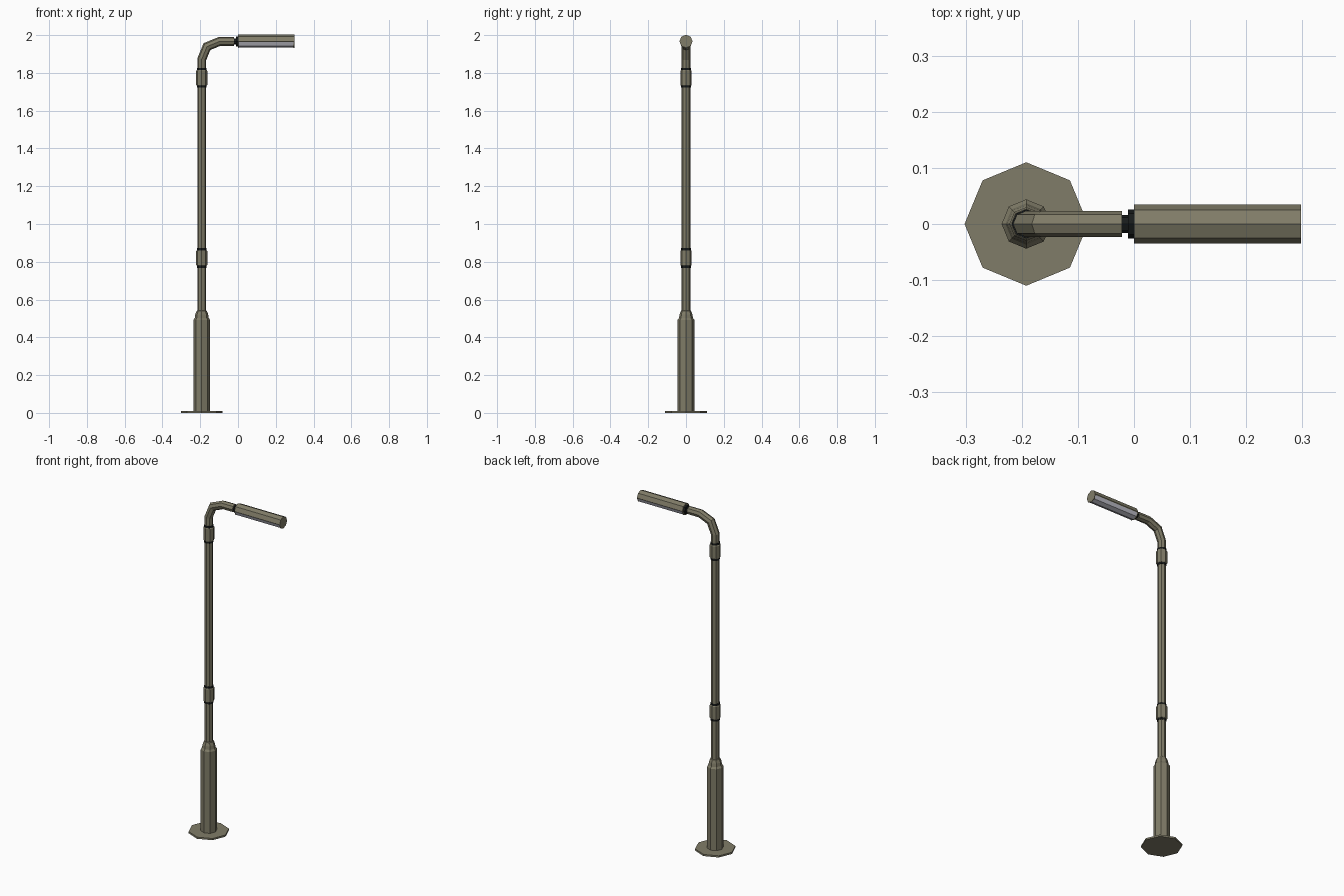
import bpy, bmesh, math

if "Cube" in bpy.data.objects:
    bpy.data.objects.remove(bpy.data.objects["Cube"])

PX = -0.192      # pole axis
LZ = 1.967       # lamp axis height
N = 8            # sides of every round part


def material(name, rgb):
    m = bpy.data.materials.new(name)
    m.diffuse_color = (*rgb, 1)
    m.use_nodes = True
    m.node_tree.nodes["Principled BSDF"].inputs["Base Color"].default_value = m.diffuse_color
    return m


OLIVE = material("olive_grey_metal", (0.216, 0.202, 0.138))
BLACK = material("black_rubber", (0.009, 0.011, 0.011))
LENS = material("pale_lens", (0.52, 0.52, 0.58))


def loft(name, stations, mats, edit=None):
    """Octagonal rings at (x, z, tilt, in-plane radius, y radius), capped."""
    bm = bmesh.new()
    rings = []
    for x, z, t, ru, rv in stations:
        ring = []
        for i in range(N):
            a = 2 * math.pi * i / N
            u, v = ru * math.cos(a), rv * math.sin(a)
            ring.append(bm.verts.new((x + u * math.cos(t), v, z - u * math.sin(t))))
        rings.append(ring)
    for a, b in zip(rings, rings[1:]):
        for i in range(N):
            j = (i + 1) % N
            bm.faces.new((a[i], a[j], b[j], b[i]))
    bm.faces.new(rings[0])
    bm.faces.new(rings[-1])
    bmesh.ops.recalc_face_normals(bm, faces=bm.faces)
    if edit:
        edit(bm)
    me = bpy.data.meshes.new(name)
    bm.to_mesh(me)
    bm.free()
    for m in mats:
        me.materials.append(m)
    ob = bpy.data.objects.new(name, me)
    bpy.context.collection.objects.link(ob)
    return ob


def upright(name, profile, mat):
    return loft(name, [(PX, z, 0, r, r) for r, z in profile], [mat])


def along_x(name, profile, mats, edit=None):
    return loft(name, [(x, LZ, math.pi / 2, r, r) for r, x in profile], mats, edit)


# Foot plate, wide lower post with stepped shoulder, slim pole
upright("foot_plate", [(0.11, 0), (0.11, 0.01)], OLIVE)
upright("lower_post", [(0.044, 0.008), (0.044, 0.493), (0.037, 0.503),
                       (0.034, 0.522), (0.027, 0.54), (0.022, 0.543)], OLIVE)
upright("pole", [(0.0235, 0.53), (0.0235, 1.79)], OLIVE)

# Two collars, each with a black gasket showing at both ends
for label, z0, z1 in (("lower", 0.768, 0.872), ("upper", 1.722, 1.825)):
    upright(label + "_gasket", [(0.026, z0), (0.026, z1)], BLACK)
    upright(label + "_collar", [(0.027, z0 + 0.011), (0.03, z0 + 0.015),
                                (0.03, z1 - 0.015), (0.027, z1 - 0.011)], OLIVE)

# Bent arm: vertical stub, 90 degree bend in two segments, horizontal run
R, r = 0.095, 0.0235
arm = [(PX, 1.80, 0, r, r)]
for k, turn in ((0, 22.5), (1, 45), (2, 22.5)):
    a = math.radians(45 * k)
    tilt = math.radians((11.25, 45, 78.75)[k])
    arm.append((PX + R * (1 - math.cos(a)), LZ - R + R * math.sin(a), tilt,
                r / math.cos(math.radians(turn / 2)), r))
arm.append((-0.021, LZ, math.pi / 2, r, r))
loft("bent_arm", arm, [OLIVE])

# Black neck joining arm and lamp
along_x("lamp_neck", [(0.016, -0.024), (0.016, -0.011), (0.026, -0.011), (0.026, 0.002)], [BLACK])


# Lamp housing with the lens inset into its lower half
def cut_lens(bm):
    low = [f for f in bm.faces
           if f.calc_center_median().z < LZ - 0.005 and abs(f.normal.x) < 0.5]
    bmesh.ops.inset_region(bm, faces=low, thickness=0.006, depth=-0.002)
    for f in low:
        f.material_index = 1


along_x("lamp_head", [(0.035, 0.0), (0.035, 0.298)], [OLIVE, LENS], cut_lens)
